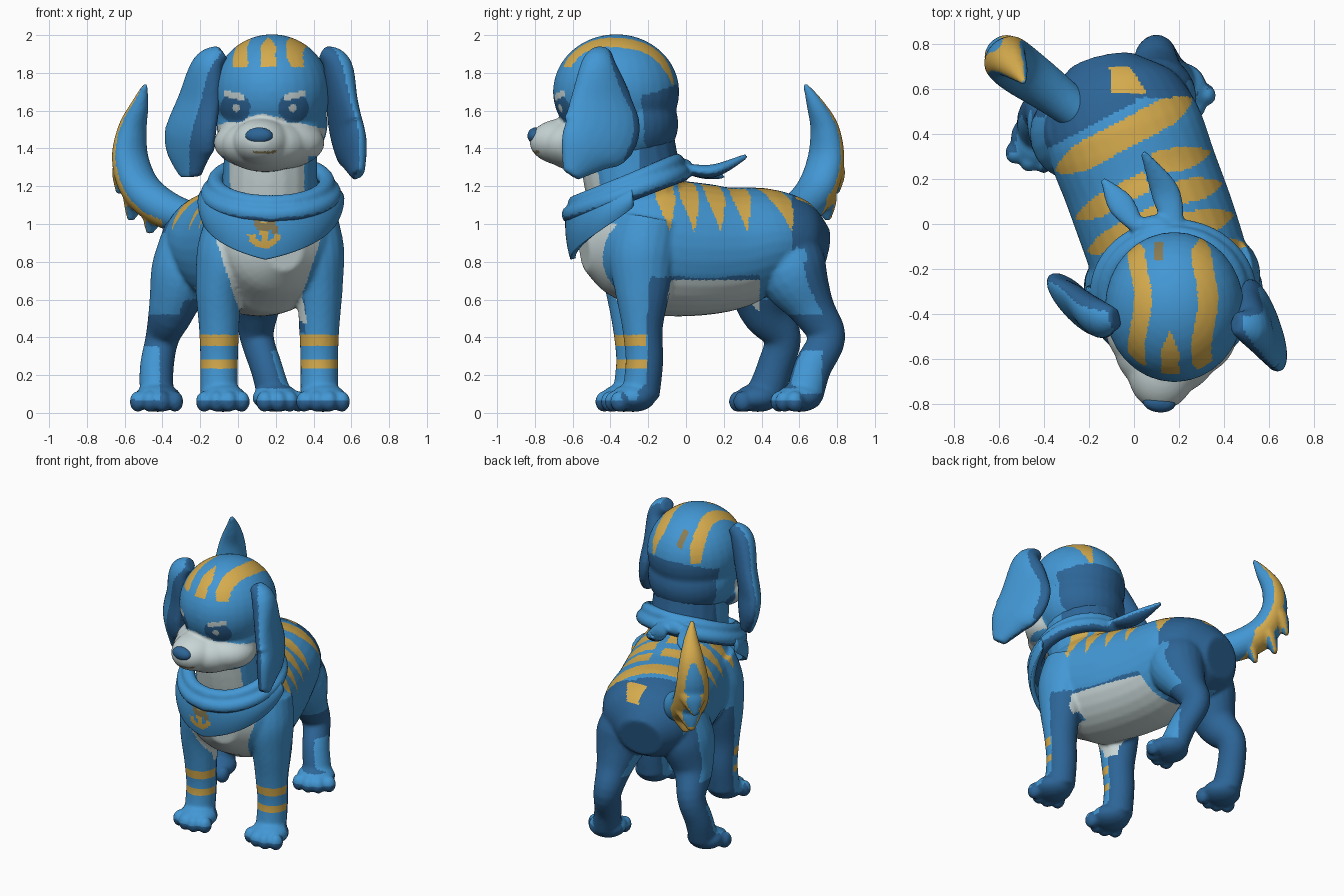
import bpy, bmesh, math
from mathutils import Vector, Matrix

cube = bpy.data.objects.get("Cube")
if cube:
    bpy.data.objects.remove(cube, do_unlink=True)

# Materials
PALETTE = {
    "light_blue": (0.055, 0.31, 0.66),
    "dark_blue": (0.026, 0.13, 0.31),
    "gold": (0.67, 0.41, 0.075),
    "pale_grey": (0.58, 0.67, 0.67),
    "dull_brown": (0.25, 0.2, 0.09),
}
MATERIALS = []
for label, rgb in PALETTE.items():
    mat = bpy.data.materials.new(label)
    mat.use_nodes = True
    mat.diffuse_color = (*rgb, 1)
    for node in mat.node_tree.nodes:
        if node.type == 'BSDF_PRINCIPLED':
            node.inputs["Base Color"].default_value = (*rgb, 1)
    MATERIALS.append(mat)
LIGHT, DARK, GOLD, PALE, BROWN = range(len(MATERIALS))


# Helpers
def blob(bm, centre, radii, yaw=0):
    matrix = (Matrix.Translation(centre) @ Matrix.Rotation(math.radians(yaw), 4, 'Z')
              @ Matrix.Diagonal((*radii, 1)))
    bmesh.ops.create_uvsphere(bm, u_segments=32, v_segments=20, radius=1, matrix=matrix)


def spline(points, steps=5):
    pts = [Vector(p) for p in points]
    out = []
    for i in range(len(pts) - 1):
        a, b, c, d = pts[max(i - 1, 0)], pts[i], pts[i + 1], pts[min(i + 2, len(pts) - 1)]
        for k in range(steps):
            t = k / steps
            out.append((b * 2 + (c - a) * t + (a * 2 - b * 5 + c * 4 - d) * t * t
                        + (b * 3 - a - c * 3 + d) * t ** 3) * 0.5)
    return out + [pts[-1]]


def loft(bm, points, side=(1, 0, 0), sides=20):
    """Closed tube through points of x, y, z, half width along side, half depth."""
    path = spline(points)
    rings = []
    for i, p in enumerate(path):
        before, after = path[max(i - 1, 0)], path[min(i + 1, len(path) - 1)]
        tangent = (Vector(after[:3]) - Vector(before[:3])).normalized()
        u = Vector(side)
        u = (u - tangent * u.dot(tangent)).normalized()
        v = tangent.cross(u)
        wide, deep = max(p[3], 0.005), max(p[4], 0.005)
        ring = []
        for k in range(sides):
            t = math.tau * k / sides
            ring.append(bm.verts.new(Vector(p[:3]) + u * wide * math.cos(t) + v * deep * math.sin(t)))
        rings.append(ring)
    for r, s in zip(rings, rings[1:]):
        for k in range(sides):
            n = (k + 1) % sides
            bm.faces.new((r[k], r[n], s[n], s[k]))
    bm.faces.new(rings[0][::-1])
    bm.faces.new(rings[-1])


def finish(name, bm, paint, voxel=0.012, smooth=6, solid=0):
    """Blend the pieces into one skin, then colour its faces by rule."""
    bmesh.ops.recalc_face_normals(bm, faces=bm.faces[:])
    mesh = bpy.data.meshes.new(name)
    bm.to_mesh(mesh)
    bm.free()
    obj = bpy.data.objects.new(name, mesh)
    bpy.context.collection.objects.link(obj)
    if solid:
        mod = obj.modifiers.new("thickness", 'SOLIDIFY')
        mod.thickness, mod.offset = solid, 0
    else:
        mod = obj.modifiers.new("blend", 'REMESH')
        mod.mode, mod.voxel_size = 'VOXEL', voxel
        mod = obj.modifiers.new("soften", 'SMOOTH')
        mod.factor, mod.iterations = 0.5, smooth
    bpy.context.view_layer.update()
    skin = bpy.data.meshes.new_from_object(obj.evaluated_get(bpy.context.evaluated_depsgraph_get()))
    obj.modifiers.clear()
    obj.data = skin
    skin.materials.clear()
    for mat in MATERIALS:
        skin.materials.append(mat)
    skin.shade_smooth()
    for face in skin.polygons:
        face.material_index = paint(face.center, face.normal)


# Body: torso, neck, legs and paws
def paw(bm, x, y, yaw=0):
    blob(bm, (x, y, 0.08), (0.125, 0.12, 0.075), yaw)
    turn = Matrix.Rotation(math.radians(yaw), 3, 'Z')
    for k in (-1.5, -0.5, 0.5, 1.5):
        toe = turn @ Vector((0.066 * k, 0.015 * k * k - 0.105, 0)) + Vector((x, y, 0.06))
        blob(bm, toe, (0.044, 0.05, 0.056), yaw)


def paint_body(c, n):
    x, y, z = c
    u = x - 0.095 + 0.34 * y
    t = y - 0.45 * u
    if z > 1.08 and y < -0.42 and abs(x - 0.15) < 0.2:
        return PALE
    if z > 1.28:
        return DARK if y > -0.25 else LIGHT
    # Chest and belly
    if y < -0.3 and 0.5 < z < 1 and abs(x - 0.16) < 0.14 + 0.33 * (z - 0.5):
        return PALE
    if -0.32 < y < -0.08 and 0.48 < z < 0.6 and abs(u) < 0.19:
        return PALE
    if -0.1 < y < 0.39 and 0.49 < z < 0.73 and -0.29 + 0.11 * (y > 0.12) < u < 0.34:
        return PALE if z < 0.705 else DARK
    # Back stripes taper downward on both flanks
    taper = 0.05 * min(1, (z - 0.96) / 0.17)
    if abs(t - 0.4) < taper * 1.2:
        return GOLD
    if u > 0.09 and z < 1.235 and any(abs(y - 0.2 * u - s) < taper for s in (0.25, 0.11, -0.03, -0.16)):
        return GOLD
    if u < 0.03 and z < 1.235 and any(abs(t - s) < taper * 0.9 for s in (0.18, 0.03, -0.1)):
        return GOLD
    if 0.58 < y < 0.7 and abs(u - 0.08) < 0.04 + 0.3 * (0.72 - y) and z > 0.95:
        return GOLD
    # Hind quarters
    if y > 0.15 and z < 0.52:
        if x < -0.1:
            return LIGHT if 0.07 < z < 0.35 and n.y < -0.1 and x < -0.41 else DARK
        paw_top = 0.07 < z < 0.13 and y < 0.6
        return LIGHT if paw_top or (0.1 < z < 0.33 and n.x > 0.5 and y < 0.72) else DARK
    if y > 0.2 and x < -0.1 and z < 0.6 and n.x > 0.2:
        return DARK
    if y > (0.56 if u > 0.1 else 0.28) and (n.y > 0.38 or (t > 0.5 and z > 0.95)):
        return DARK
    # Front legs
    if y < -0.05 and z < 0.72:
        if n.y < 0.15 and (0.355 < z < 0.41 or 0.235 < z < 0.285):
            return GOLD
        if n.y > 0.2 or z < 0.065 or (x > 0.25 and n.x < -0.7 and z > 0.42):
            return DARK
    return LIGHT


bm = bmesh.new()
loft(bm, [(0.25, -0.54, 0.87, 0.1, 0.12), (0.22, -0.43, 0.88, 0.27, 0.25),
          (0.18, -0.25, 0.89, 0.34, 0.35), (0.12, -0.05, 0.87, 0.35, 0.36),
          (0.03, 0.2, 0.87, 0.35, 0.335), (-0.05, 0.42, 0.91, 0.35, 0.28),
          (-0.11, 0.6, 0.87, 0.29, 0.24), (-0.14, 0.72, 0.84, 0.15, 0.14)], (0.96, 0.29, 0), 32)
loft(bm, [(0.16, -0.22, 1, 0.27, 0.27), (0.17, -0.29, 1.28, 0.25, 0.26), (0.18, -0.33, 1.55, 0.24, 0.25)])
for x, y, lean in ((-0.1, -0.28, 0.08), (0.43, -0.23, -0.05)):
    loft(bm, [(x + lean, y + 0.03, 1.02, 0.15, 0.17), (x + lean / 2, y, 0.84, 0.16, 0.18),
              (x, y, 0.66, 0.125, 0.15), (x, y, 0.45, 0.107, 0.108),
              (x, y + 0.01, 0.27, 0.1, 0.1), (x, y - 0.01, 0.09, 0.1, 0.1)])
    paw(bm, x + 0.02, y - 0.05)
loft(bm, [(0.06, 0.52, 0.95, 0.14, 0.16), (0.1, 0.56, 0.75, 0.18, 0.19), (0.1, 0.67, 0.55, 0.12, 0.12),
          (0.1, 0.745, 0.4, 0.09, 0.1), (0.15, 0.67, 0.24, 0.085, 0.1), (0.19, 0.63, 0.1, 0.09, 0.1)])
paw(bm, 0.2, 0.6, 25)
loft(bm, [(-0.24, 0.42, 0.97, 0.15, 0.16), (-0.29, 0.4, 0.75, 0.17, 0.2), (-0.35, 0.42, 0.55, 0.125, 0.14),
          (-0.4, 0.51, 0.4, 0.09, 0.1), (-0.43, 0.47, 0.24, 0.09, 0.095), (-0.43, 0.42, 0.1, 0.09, 0.1)])
paw(bm, -0.425, 0.38, -5)
finish("body", bm, paint_body)


# Head with muzzle
def paint_head(c, n):
    x, y, z = c
    e = abs(x - 0.14)
    if n.y < -0.2 and z > 1.53:
        if math.hypot(e - 0.15, z - 1.615) < 0.02:
            return PALE
        if abs(e - 0.16) < 0.055 and abs(z - 1.68 - 0.2 * (e - 0.16)) < 0.017:
            return PALE
        if ((e - 0.155) / 0.08) ** 2 + ((z - 1.615) / 0.08) ** 2 < 1:
            return DARK
    if y < -0.6 and abs(z - 1.378 - (x - 0.13) ** 2) < 0.006 and abs(x - 0.14) < 0.06:
        return BROWN
    if y < -0.4 and z < 1.585 - 0.25 * abs(x - 0.13):
        return PALE if abs(x - 0.15) < 0.22 or z > 1.36 else LIGHT
    if z > (1.83 if y < -0.4 else 1.74):
        wave = 0.015 * math.sin(y * 14)
        width = min(0.045, 0.012 + 0.35 * (0.6 - abs(y + 0.37) * 2))
        if abs(x - 0.025 - wave) < width - 0.006:
            return GOLD
        if abs(x - 0.315 - wave) < width:
            return GOLD
        if abs(x - 0.16) < min(0.04, 0.4 * (-0.47 - y)) and y > -0.67:
            return GOLD
        if abs(x - 0.11) < 0.02 and -0.16 < y < -0.08:
            return BROWN
    if n.y > 0.4 and z < 1.64 + 0.1 * n.y:
        return DARK
    return LIGHT


bm = bmesh.new()
blob(bm, (0.18, -0.37, 1.7), (0.31, 0.335, 0.305))
blob(bm, (0.18, -0.34, 1.53), (0.295, 0.3, 0.25))
blob(bm, (0.165, -0.48, 1.43), (0.295, 0.22, 0.15), -6)
blob(bm, (0.145, -0.55, 1.42), (0.235, 0.215, 0.145), -6)
blob(bm, (0.125, -0.64, 1.435), (0.155, 0.19, 0.125), -6)
finish("head", bm, paint_head, 0.0105, 14)

bm = bmesh.new()
blob(bm, (0.112, -0.795, 1.467), (0.075, 0.045, 0.045), -6)
finish("nose", bm, lambda c, n: DARK, 0.01, 2)

# Floppy ears
bm = bmesh.new()
loft(bm, [(0.45, -0.44, 1.91, 0.05, 0.04), (0.525, -0.46, 1.84, 0.1, 0.075), (0.55, -0.45, 1.65, 0.175, 0.07),
          (0.575, -0.45, 1.5, 0.215, 0.07), (0.61, -0.53, 1.39, 0.16, 0.065), (0.635, -0.61, 1.26, 0.05, 0.035)],
     (0.3, -0.95, 0))
finish("left_ear", bm, lambda c, n: DARK if n.y > 0.62 or n.x < 0.1 else LIGHT)


def paint_right_ear(c, n):
    inner = c.x * 0.7 - c.y * 0.71 - 0.3 * (c.z - 1.45) > 0.145
    return DARK if inner or n.y > 0.35 or n.x + 0.3 * n.y > 0.1 else LIGHT


bm = bmesh.new()
loft(bm, [(-0.08, -0.42, 1.91, 0.05, 0.04), (-0.155, -0.42, 1.84, 0.1, 0.075), (-0.205, -0.39, 1.65, 0.145, 0.07),
          (-0.245, -0.37, 1.5, 0.175, 0.07), (-0.26, -0.34, 1.39, 0.165, 0.065), (-0.25, -0.33, 1.25, 0.07, 0.04)],
     (0.7, -0.71, 0))
finish("right_ear", bm, paint_right_ear)


# Bandana: rolled collar, knot and tails
def collar_point(angle, radius, lift=0):
    depth = 0.93 if math.cos(angle) > 0 else 0.88
    return (0.175 + radius * math.sin(angle), -0.31 - depth * radius * math.cos(angle),
            1.185 + lift - 0.11 * math.cos(angle))


bm = bmesh.new()
for radius, lift, thick in ((0.295, 0.035, 0.043), (0.325, -0.025, 0.048)):
    ring = [(*collar_point(math.tau * k / 16, radius, lift), thick, thick) for k in range(17)]
    loft(bm, ring, (0, 0, 1), 14)
blob(bm, (0.1, -0.01, 1.29), (0.09, 0.05, 0.055))
loft(bm, [(0.02, -0.02, 1.3, 0.03, 0.025), (-0.06, 0.09, 1.27, 0.06, 0.03), (-0.14, 0.2, 1.25, 0.012, 0.012)])
loft(bm, [(0.18, -0.03, 1.3, 0.04, 0.025), (0.14, 0.14, 1.28, 0.065, 0.035), (0.04, 0.32, 1.36, 0.014, 0.014)])
finish("bandana_collar", bm, lambda c, n: DARK if n.z < -0.4 else LIGHT, 0.012, 3)


# Bandana front triangle with a painted mark
def paint_drape(c, n):
    x, y, z = c
    if y < -0.5:
        dx = abs(x - 0.14)
        if 0.02 < math.hypot(dx, z - 1.02) < 0.06:
            return BROWN
        if dx < 0.02 and 0.88 < z < 1.01:
            return GOLD
        if z < 0.945 and 0.055 < math.hypot(dx, z - 0.96) < 0.09:
            return GOLD
        if 0.035 < x - 0.14 < 0.07 and 0.945 < z < 0.99:
            return BROWN
    return LIGHT


bm = bmesh.new()
columns, rows = 72, 32
grid = []
for i in range(columns + 1):
    s = 2 * i / columns - 1
    angle = math.radians(95) * s
    drop = 0.09 + 0.17 * (1 - abs(s)) ** 0.75
    column = []
    for j in range(rows + 1):
        f = j / rows
        x, y, z = collar_point(angle, 0.335 + 0.03 * math.sin(f * 2.4) * (0.3 + abs(s)))
        column.append(bm.verts.new((x - 0.03 * f * (1 - abs(s)), y + 0.03 * f * f * (1 - abs(s)), z - drop * f)))
    grid.append(column)
for a, b in zip(grid, grid[1:]):
    for j in range(rows):
        bm.faces.new((a[j], a[j + 1], b[j + 1], b[j]))
finish("bandana_front", bm, paint_drape, solid=0.03)

# Curled tail with fur tufts, gold along both outer edges
OUTWARD = Vector((-0.7, 0.7, -0.15))


def paint_tail(c, n):
    facing = n.dot(OUTWARD)
    rim = 0.08 < facing < (0.86 if c.z < 1.6 else 1)
    return GOLD if c.x < -0.4 and (rim or (facing > 0 and c.z < 1.05)) else LIGHT


bm = bmesh.new()
loft(bm, [(-0.2, 0.46, 1.02, 0.08, 0.08), (-0.37, 0.59, 1.07, 0.1, 0.1), (-0.51, 0.69, 1.18, 0.115, 0.1),
          (-0.57, 0.74, 1.34, 0.11, 0.085), (-0.56, 0.735, 1.5, 0.085, 0.07),
          (-0.52, 0.685, 1.63, 0.05, 0.045), (-0.49, 0.63, 1.74, 0.012, 0.012)], (0.7, 0.7, 0))
for x, y, z in ((-0.43, 0.64, 1.06), (-0.53, 0.72, 1.13), (-0.59, 0.765, 1.27)):
    loft(bm, [(x + 0.03, y - 0.03, z + 0.07, 0.09, 0.06), (x - 0.01, y + 0.01, z, 0.085, 0.05),
              (x - 0.04, y + 0.03, z - 0.11, 0.02, 0.015)], (0.7, 0.7, 0))
finish("tail", bm, paint_tail, 0.011, 4)
